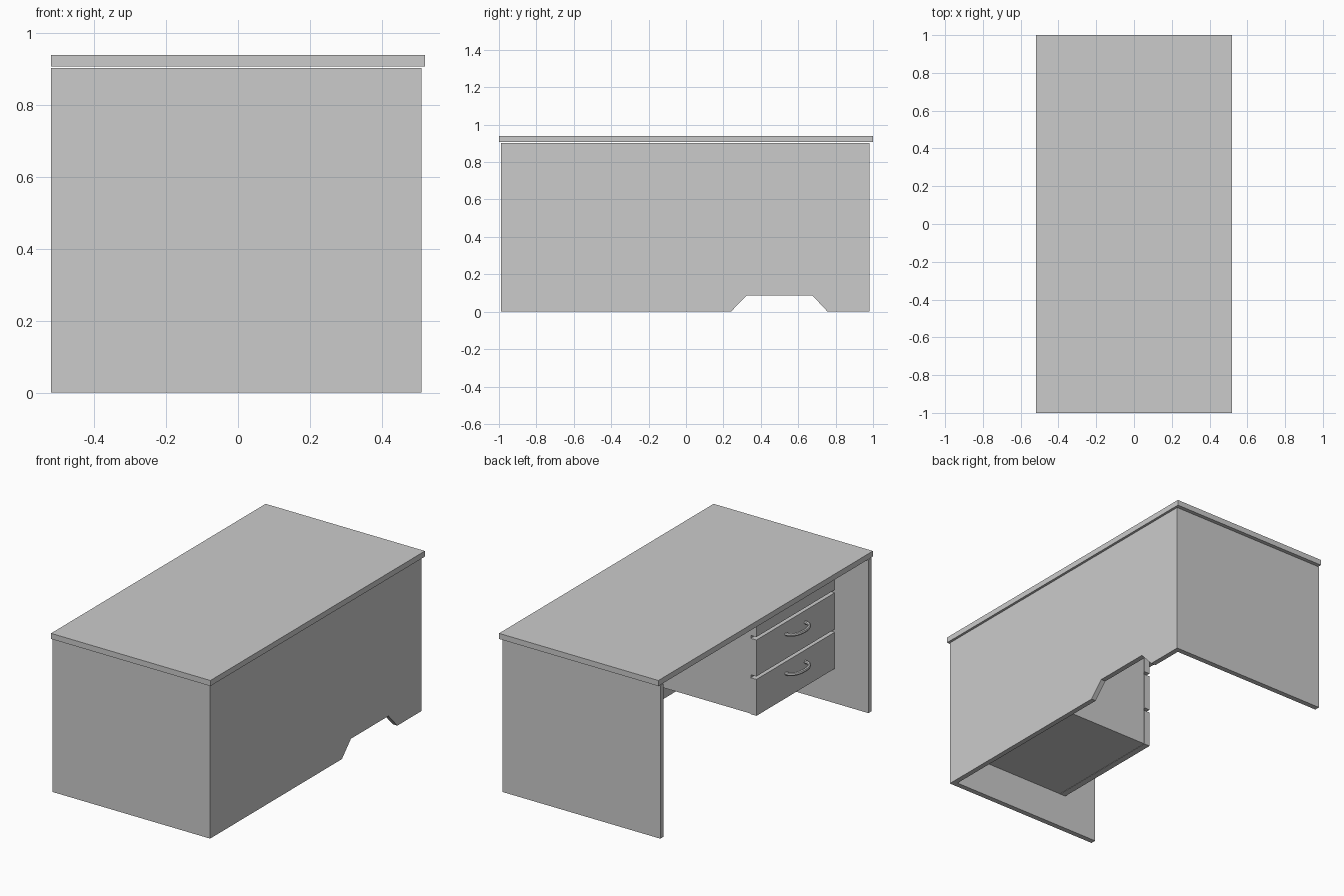
import bpy, bmesh, math

if "Cube" in bpy.data.objects:
    bpy.data.objects.remove(bpy.data.objects["Cube"])


def prism(name, profile, axis_vec, place):
    """Extrude a closed 2D profile; place maps profile points into 3D."""
    bm = bmesh.new()
    face = bm.faces.new([bm.verts.new(place(a, b)) for a, b in profile])
    ext = bmesh.ops.extrude_face_region(bm, geom=[face])
    verts = [g for g in ext["geom"] if isinstance(g, bmesh.types.BMVert)]
    bmesh.ops.translate(bm, verts=verts, vec=axis_vec)
    bmesh.ops.recalc_face_normals(bm, faces=bm.faces)
    mesh = bpy.data.meshes.new(name)
    bm.to_mesh(mesh)
    bm.free()
    ob = bpy.data.objects.new(name, mesh)
    bpy.context.collection.objects.link(ob)
    return ob


def box(name, x, y, z):
    profile = [(x[0], y[0]), (x[1], y[0]), (x[1], y[1]), (x[0], y[1])]
    return prism(name, profile, (0, 0, z[1] - z[0]), lambda a, b: (a, b, z[0]))


def bow_handle(name, x, y, z, half=0.09, reach=0.06):
    """Curved bar whose ends meet the drawer front."""
    curve = bpy.data.curves.new(name, 'CURVE')
    curve.dimensions = '3D'
    curve.bevel_depth = 0.01
    curve.bevel_resolution = 2
    curve.use_fill_caps = True
    n = 16
    spline = curve.splines.new('POLY')
    spline.points.add(n)
    for i, p in enumerate(spline.points):
        t = math.pi * i / n
        p.co = (x - reach * math.sin(t) ** 0.7, y - half * math.cos(t), z, 1)
    ob = bpy.data.objects.new(name, curve)
    bpy.context.collection.objects.link(ob)
    bpy.ops.object.select_all(action='DESELECT')
    ob.select_set(True)
    bpy.context.view_layer.objects.active = ob
    bpy.ops.object.convert(target='MESH')
    bpy.ops.object.shade_smooth_by_angle(angle=math.radians(40))


# Desk top, with a hairline gap above the panels
box("desk_top", (-0.52, 0.52), (-1, 1), (0.907, 0.94))

# End panels
box("end_panel_near", (-0.52, 0.51), (-0.988, -0.957), (0, 0.903))
box("end_panel_far", (-0.52, 0.51), (0.951, 0.982), (0, 0.903))

# Modesty panel with a cable cut-out along the floor
outline = [(-0.957, 0), (0.24, 0), (0.325, 0.088), (0.675, 0.088), (0.757, 0),
           (0.951, 0), (0.951, 0.903), (-0.957, 0.903)]
prism("modesty_panel", outline, (0.03, 0, 0), lambda a, b: (0.48, a, b))

# Hanging drawer cabinet
box("drawer_cabinet", (-0.265, 0.48), (-0.957, -0.228), (0.207, 0.903))

# Drawer fronts and handles
for i in range(3):
    z = 0.205 + 0.2325 * i
    box(f"drawer_front_{i + 1}", (-0.302, -0.265), (-0.955, -0.225), (z, z + 0.215))
    bow_handle(f"drawer_handle_{i + 1}", -0.30, -0.59, z + 0.145)
